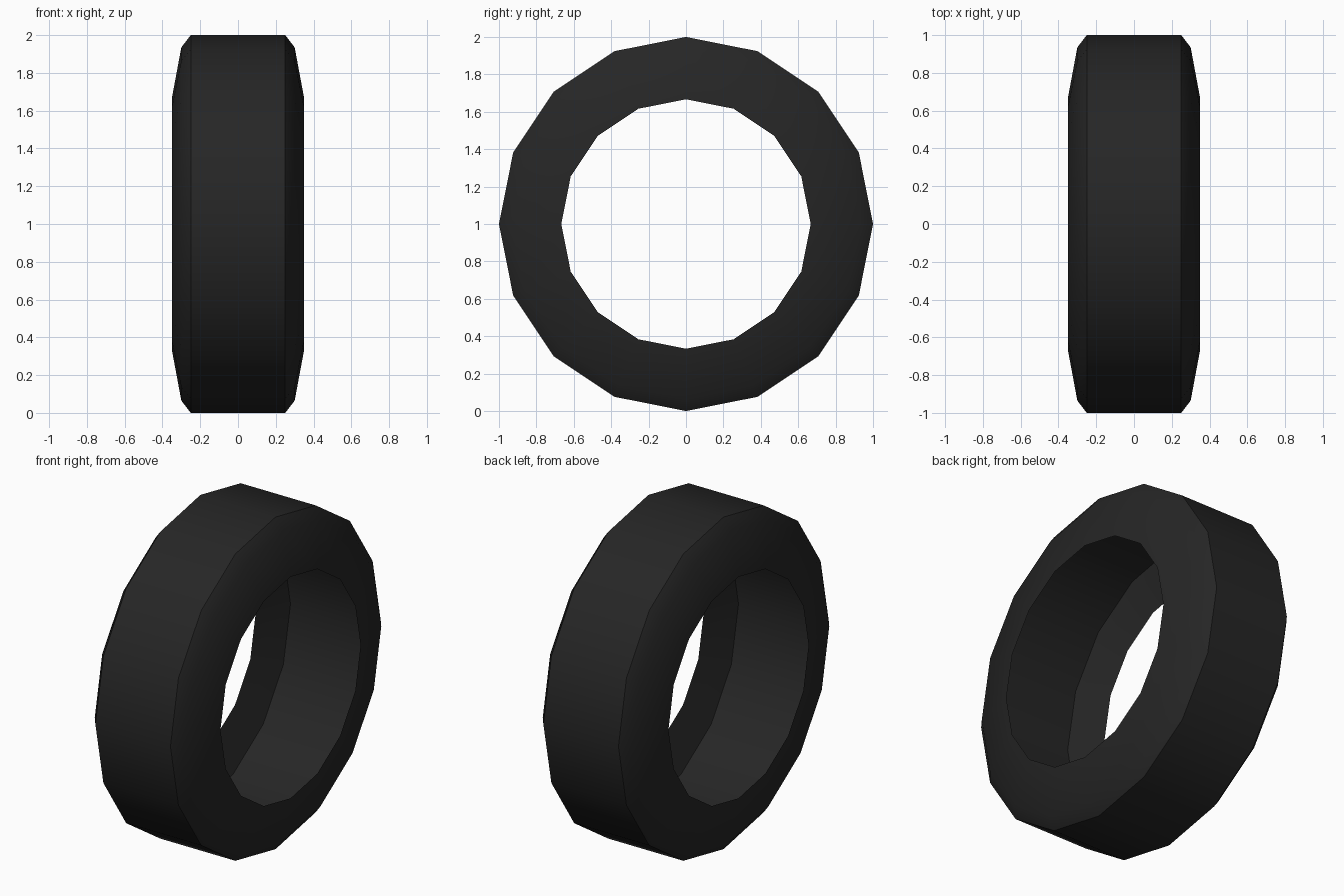
import bpy
import bmesh
import math

cube = bpy.data.objects.get("Cube")
if cube:
    bpy.data.objects.remove(cube, do_unlink=True)

SIDES = 16

# Rubber material
rubber = bpy.data.materials.new("black_rubber")
rubber.use_nodes = True
color = (0.019, 0.019, 0.019, 1.0)
rubber.diffuse_color = color
bsdf = next(n for n in rubber.node_tree.nodes if n.type == 'BSDF_PRINCIPLED')
bsdf.inputs["Base Color"].default_value = color
bsdf.inputs["Roughness"].default_value = 0.8

# Half cross-section (x, radius): tread edge, shoulder, rim lip, hollow inside
half = [(0.25, 1.0), (0.30, 0.935), (0.35, 0.667), (0.27, 0.885)]
section = half + [(-x, r) for x, r in reversed(half)]

# Sweep the closed cross-section around the axle (x axis)
bm = bmesh.new()
rings = []
for i in range(SIDES):
    a = 2 * math.pi * i / SIDES
    rings.append([bm.verts.new((x, r * math.sin(a), 1 + r * math.cos(a)))
                  for x, r in section])
n = len(section)
for i in range(SIDES):
    r0, r1 = rings[i], rings[(i + 1) % SIDES]
    for j in range(n):
        k = (j + 1) % n
        bm.faces.new((r0[j], r0[k], r1[k], r1[j]))
bmesh.ops.recalc_face_normals(bm, faces=bm.faces[:])

mesh = bpy.data.meshes.new("tire")
bm.to_mesh(mesh)
bm.free()
mesh.materials.append(rubber)
tire = bpy.data.objects.new("tire", mesh)
bpy.context.collection.objects.link(tire)

# Smooth around the tyre, crisp at tread edges and lips
bpy.ops.object.select_all(action='DESELECT')
tire.select_set(True)
bpy.context.view_layer.objects.active = tire
bpy.ops.object.shade_smooth_by_angle(angle=math.radians(30))
